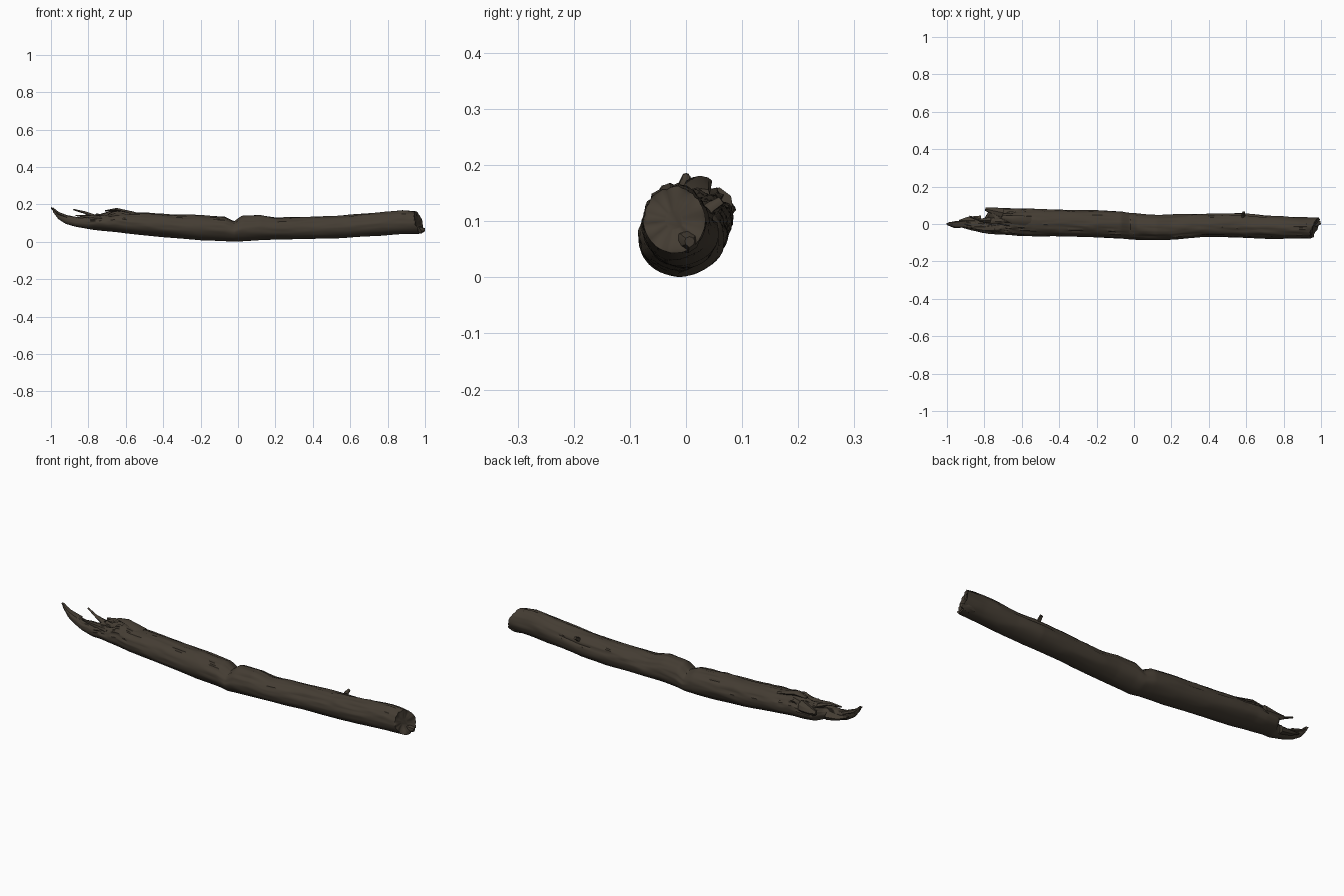
import bpy, bmesh, math
from mathutils import Vector, noise

if "Cube" in bpy.data.objects:
    bpy.data.objects.remove(bpy.data.objects["Cube"], do_unlink=True)

bark = bpy.data.materials.new("dark_brown_bark")
bark.use_nodes = True
bark_colour = (0.058, 0.046, 0.033, 1)
bark.diffuse_color = bark_colour
shader = bark.node_tree.nodes["Principled BSDF"]
shader.inputs["Base Color"].default_value = bark_colour
shader.inputs["Roughness"].default_value = 0.9

# Log stations in hundredths: x, front y, back y, underside z, upper z
STATIONS = [
    (-99, -1, 1, 16, 18.5), (-96, -1.5, 1, 12, 16), (-92, -2, 1.5, 9.5, 14.5),
    (-87, -3.5, 2, 8, 13.5), (-80, -5, 3, 6.8, 14), (-77, -5.5, 8.5, 6.3, 15),
    (-70, -6, 8.8, 5.5, 16), (-65, -6.5, 8.7, 5, 17.5), (-59, -6.8, 8.5, 4.3, 16.3),
    (-40, -6.8, 8, 2.4, 15.2), (-20, -7.2, 7.4, 0.8, 14.5), (-7, -8, 7, 0.2, 13.6),
    (-2, -8.3, 6, 0, 11), (2, -8.5, 5.8, 0.2, 14), (12, -8.8, 5.3, 0.8, 14.6),
    (20, -8.5, 5.3, 1.1, 13), (40, -7, 5.7, 1.4, 13.6), (57, -7.3, 6, 1.9, 14.4),
    (70, -8, 4.7, 2.8, 15.4), (88, -8, 3.8, 3.8, 17), (97, -7.8, 3.6, 4.2, 16.4)]
RINGS, SIDES = 220, 48


def section(x):
    """Interpolated outline limits of the log at x."""
    for a, b in zip(STATIONS, STATIONS[1:]):
        if x * 100 <= b[0]:
            t = max(0, (x * 100 - a[0]) / (b[0] - a[0]))
            return [(p + (q - p) * t) / 100 for p, q in zip(a[1:], b[1:])]
    return [v / 100 for v in STATIONS[-1][1:]]


def log_point(x, angle):
    front, back, low, high = section(x)
    c, s = math.cos(angle), math.sin(angle)
    # Grain runs along the log; the broken end is rougher on its upper side
    upper = min(1, max(0.12, 0.55 + s))
    grain = abs(noise.noise(Vector((x * 5, c * 5, s * 5))))
    lumps = abs(noise.noise(Vector((x * 4, c, s + 7))))
    rot = max(0, 1 - abs(x + 0.74) / 0.22) * max(0, s + 0.25)
    pits = abs(noise.noise(Vector((x * 16, c * 4, s * 4))))
    shrink = 1 - 0.16 * grain * upper - 0.07 * lumps - 0.5 * rot * pits
    y = (front + back) / 2 + (back - front) / 2 * c * shrink
    z = (low + high) / 2 + (high - low) / 2 * s * shrink
    # Slanted and ragged right end
    near_end = max(0, (x - 0.87) / 0.1)
    rag = noise.noise(Vector((c * 3, s * 3, 2)))
    x += near_end * (0.02 * c - 0.014 * s + 0.012 * rag - 0.004)
    return Vector((x, y, z))


def finish(bm, name, angle=50):
    bmesh.ops.recalc_face_normals(bm, faces=bm.faces)
    mesh = bpy.data.meshes.new(name)
    bm.to_mesh(mesh)
    bm.free()
    mesh.materials.append(bark)
    obj = bpy.data.objects.new(name, mesh)
    bpy.context.collection.objects.link(obj)
    bpy.ops.object.select_all(action='DESELECT')
    obj.select_set(True)
    bpy.context.view_layer.objects.active = obj
    bpy.ops.object.shade_smooth_by_angle(angle=math.radians(angle))
    return obj


def bridge(bm, first, second):
    n = len(first)
    for i in range(n):
        j = (i + 1) % n
        bm.faces.new((first[i], first[j], second[j], second[i]))


# Main log, with inset rough caps on both broken ends
bm = bmesh.new()
start, end = STATIONS[0][0] / 100, STATIONS[-1][0] / 100
rings = []
for r in range(RINGS + 1):
    x = start + (end - start) * r / RINGS
    rings.append([bm.verts.new(log_point(x, math.tau * i / SIDES)) for i in range(SIDES)])
for a, b in zip(rings, rings[1:]):
    bridge(bm, a, b)
for rim, inward in ((rings[0], 0.004), (rings[-1], -0.012)):
    centre = sum((v.co for v in rim), Vector()) / SIDES
    previous = rim
    for scale in (0.88, 0.6, 0.3):
        inner = []
        for v in rim:
            p = centre + (v.co - centre) * scale
            p.x += inward * (1 - scale) + 0.008 * noise.noise(p * 30)
            inner.append(bm.verts.new(p))
        bridge(bm, previous, inner)
        previous = inner
    bm.faces.new(previous)
finish(bm, "log")


def splinter(name, points, radii, flatten=0.6, sides=8):
    """Tapered, slightly crooked sliver of wood running through the points."""
    bm = bmesh.new()
    points = [Vector(p) for p in points]
    along = (points[-1] - points[0]).normalized()
    side = along.cross(Vector((0, 0, 1))).normalized()
    up = side.cross(along)
    loops = []
    for p, radius in zip(points, radii):
        loop = []
        for i in range(sides):
            a = math.tau * i / sides
            offset = side * math.cos(a) + up * math.sin(a) * flatten
            wobble = 1 + 0.5 * noise.noise((p + offset) * 9)
            loop.append(bm.verts.new(p + offset * radius * wobble))
        loops.append(loop)
    for a, b in zip(loops, loops[1:]):
        bridge(bm, a, b)
    bm.faces.new(loops[0])
    bm.faces.new(loops[-1])
    finish(bm, name, 35)


# Splinters of the broken left end
splinter("tip_splinter", [(-0.9, 0, 0.125), (-0.96, -0.003, 0.15), (-1, 0, 0.183)],
         (0.02, 0.016, 0.005))
splinter("thin_splinter", [(-0.77, 0.02, 0.135), (-0.82, 0.02, 0.155), (-0.88, 0.04, 0.172)],
         (0.014, 0.007, 0.004), 1)
splinter("back_splinter", [(-0.7, 0.06, 0.12), (-0.76, 0.072, 0.12), (-0.795, 0.08, 0.125)],
         (0.03, 0.018, 0.008), 1.2)
splinter("raised_splinter", [(-0.55, 0.02, 0.148), (-0.65, 0.025, 0.172), (-0.71, 0.035, 0.166)],
         (0.028, 0.022, 0.007), 0.4)
splinter("front_splinter", [(-0.72, -0.02, 0.125), (-0.8, -0.025, 0.135), (-0.87, -0.02, 0.14)],
         (0.022, 0.014, 0.004), 0.6)
splinter("low_splinter", [(-0.82, 0.015, 0.1), (-0.89, 0.02, 0.105), (-0.935, 0.018, 0.12)],
         (0.026, 0.015, 0.004), 0.8)

# Ragged lip at the right end and the broken twig stub on the back
splinter("end_lip", [(0.93, -0.005, 0.068), (0.975, 0.004, 0.066), (0.998, 0.006, 0.064)],
         (0.026, 0.022, 0.01), 0.8)
splinter("twig_stub", [(0.58, 0.015, 0.1), (0.583, 0.045, 0.125), (0.586, 0.064, 0.137)],
         (0.014, 0.009, 0.007), 1)
